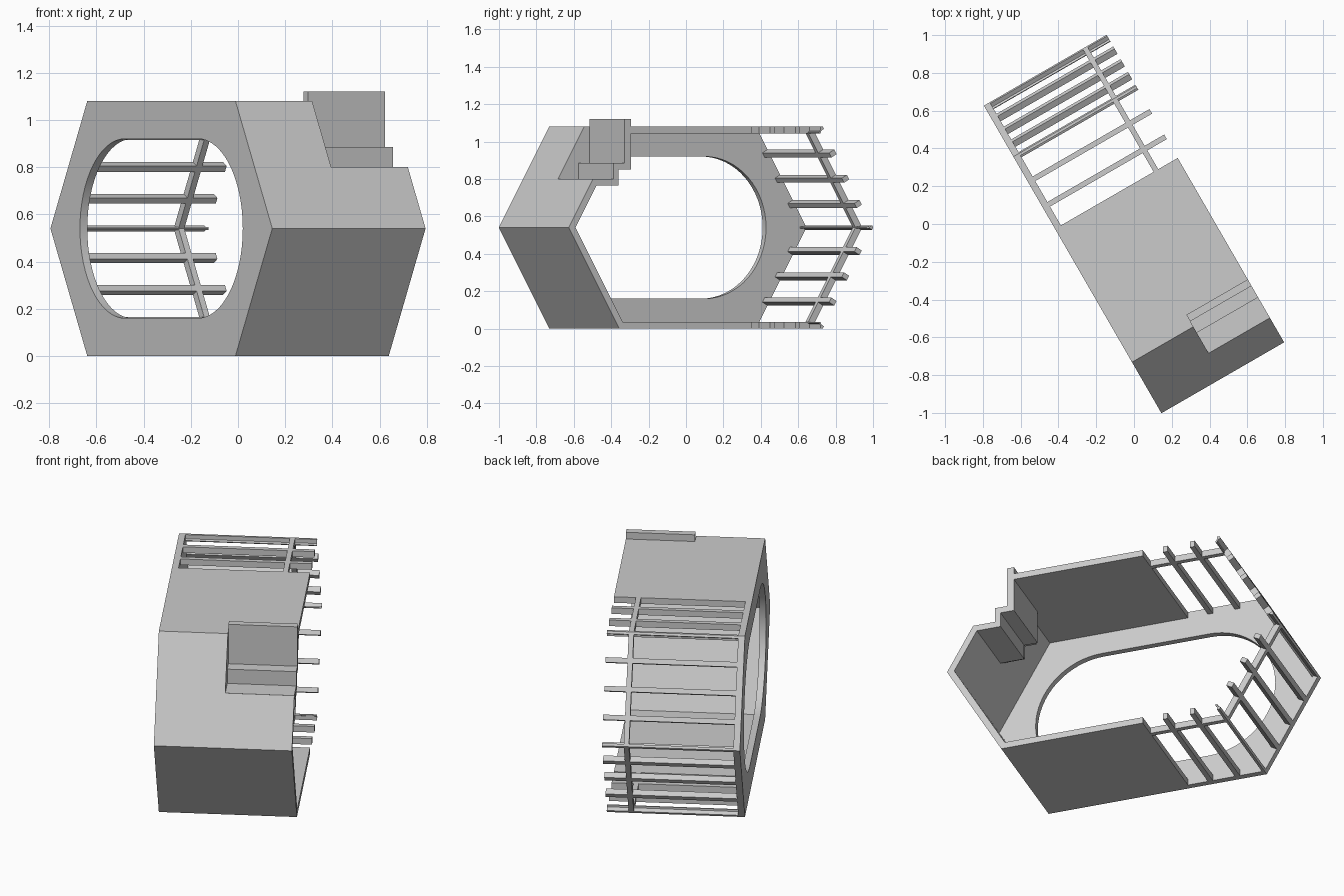
import bpy, bmesh, math
from mathutils import Vector

if "Cube" in bpy.data.objects:
    bpy.data.objects.remove(bpy.data.objects["Cube"])

T = 0.036                       # panel thickness
W0, W1 = -0.375, 0.375          # closed side, open side
C, S = math.cos(math.radians(30)), math.sin(math.radians(30))

grey = bpy.data.materials.new("light grey")
grey.diffuse_color = (0.6, 0.6, 0.6, 1)
grey.use_nodes = True
grey.node_tree.nodes["Principled BSDF"].inputs["Base Color"].default_value = grey.diffuse_color


def prism(name, profile, w0, w1):
    """Extrude a (length, height) profile across the width, turned 30 degrees."""
    bm = bmesh.new()
    rings = [[bm.verts.new((C * w - S * l, S * w + C * l, z)) for l, z in profile]
             for w in (w0, w1)]
    n = len(profile)
    bm.faces.new(rings[0])
    bm.faces.new(rings[1][::-1])
    for i in range(n):
        j = (i + 1) % n
        bm.faces.new((rings[0][i], rings[1][i], rings[1][j], rings[0][j]))
    bmesh.ops.recalc_face_normals(bm, faces=bm.faces)
    me = bpy.data.meshes.new(name)
    bm.to_mesh(me)
    bm.free()
    me.materials.append(grey)
    ob = bpy.data.objects.new(name, me)
    bpy.context.collection.objects.link(ob)
    return ob


def cut(ob, cutter):
    cutter.hide_render = True
    mod = ob.modifiers.new("cut", 'BOOLEAN')
    mod.operation, mod.solver, mod.object = 'DIFFERENCE', 'EXACT', cutter
    bpy.ops.object.select_all(action='DESELECT')
    bpy.context.view_layer.objects.active = ob
    ob.select_set(True)
    bpy.ops.object.modifier_apply(modifier="cut")
    bpy.data.objects.remove(cutter)


def band(path):
    """Closed profile of a clockwise path thickened inwards with mitred corners."""
    p = [Vector(q) for q in path]
    dirs = [(b - a).normalized() for a, b in zip(p, p[1:])]
    nor = [Vector((d.y, -d.x)) for d in dirs]
    inner = []
    for i, q in enumerate(p):
        a, b = nor[max(i - 1, 0)], nor[min(i, len(nor) - 1)]
        inner.append(q + (a + b) * (T / (1 + a.dot(b))))
    return [tuple(q) for q in p + inner[::-1]]


def section(path, s0, s1):
    """Part of a path between two distances along it."""
    out, s = [], 0
    for a, b in zip(path, path[1:]):
        a, b = Vector(a), Vector(b)
        ln = (b - a).length
        if s0 < s + ln and s1 > s:
            for t in (max(s0 - s, 0) / ln, min(s1 - s, ln) / ln):
                q = a.lerp(b, t)
                if not out or (q - out[-1]).length > 1e-5:
                    out.append(q)
        s += ln
    return out


L, M, H, E = 0.94, 0.628, 1.08, 0.187   # tip, flat half length, height, panel end
hexagon = [(-M, H), (M, H), (L, H / 2), (M, 0), (-M, 0), (-L, H / 2)]

# closed side wall with its rounded opening
wall = prism("side_wall", hexagon, W0, W0 + T)
R, F, N = 0.38, 0.31, 32
stadium = [(F * sgn + R * math.cos(a), H / 2 + R * math.sin(a))
           for sgn, start in ((1, -math.pi / 2), (-1, math.pi / 2))
           for a in (start + math.pi * i / N for i in range(N + 1))]
cut(wall, prism("opening_cutter", stadium, W0 - 0.1, W0 + T + 0.1))
bpy.ops.object.select_all(action='DESELECT')
bpy.context.view_layer.objects.active = wall
wall.select_set(True)
bpy.ops.object.shade_smooth_by_angle(angle=math.radians(30))

# floor, front and roof panels with the notch for the steps
front = [(E, 0), (-M, 0), (-L, H / 2), (-M, H), (E, H)]
shell = prism("front_shell", band(front), W0 + T, W1)
notch = [(-1.1, 0.80), (-0.575, 0.80), (-0.575, 1.3), (-1.1, 1.3)]
cut(shell, prism("notch_cutter", notch, 0, W1 + 0.1))

# folded steps and the cheek that closes the notch
steps = [(-0.79, 0.80), (-0.665, 0.80), (-0.665, 0.885), (-0.595, 0.885),
         (-0.595, 1.12), (-0.555, 1.12), (-0.555, 0.85), (-0.632, 0.85),
         (-0.632, 0.765), (-0.771, 0.765)]
prism("steps", steps, 0, W1)
cheek = [(-0.765, 0.785), (-0.64, 0.785), (-0.64, 0.865), (-0.575, 0.865),
         (-0.575, 1.06), (-0.62, 1.06)]
prism("notch_cheek", cheek, -T, -0.0005)

# slats round the back and the rib joining them
back = [(E, H), (M, H), (L, H / 2), (M, 0), (E, 0)]
prism("rib", band(back), 0.228, 0.256)
side = math.hypot(L - M, H / 2)
for k in range(-2, 11):
    s = (M - E) + k * side / 4
    prism("slat", band(section(back, s - 0.014, s + 0.014)), W0 + T, W1)
